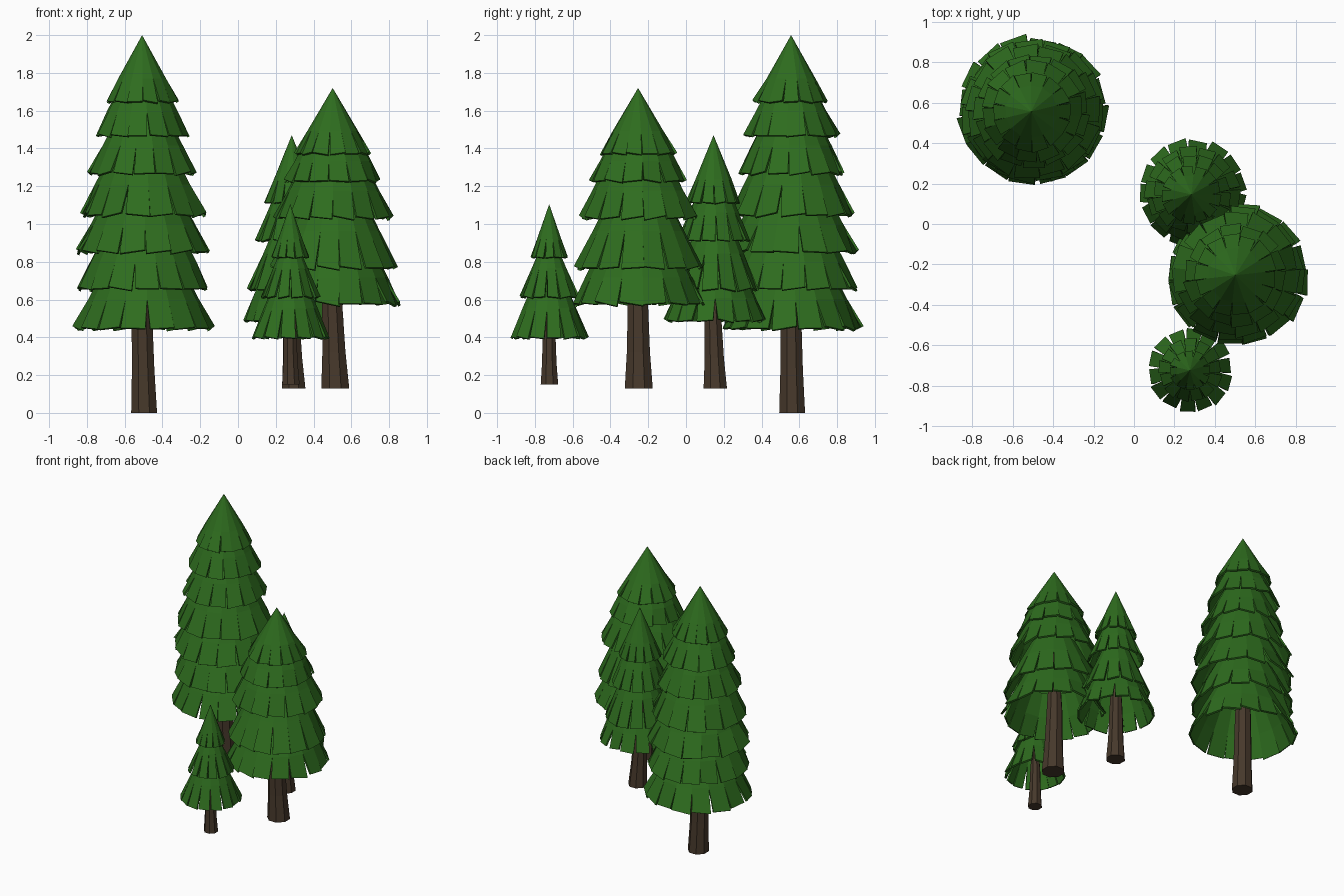
import bpy, bmesh, random
from math import cos, sin, pi
from mathutils import Vector

if "Cube" in bpy.data.objects:
    bpy.data.objects.remove(bpy.data.objects["Cube"])

random.seed(7)


def material(name, color):
    m = bpy.data.materials.new(name)
    m.diffuse_color = color
    m.use_nodes = True
    m.node_tree.nodes["Principled BSDF"].inputs["Base Color"].default_value = m.diffuse_color
    return m


GREEN = material("needles", (0.027, 0.15, 0.013, 1))
BROWN = material("bark", (0.062, 0.04, 0.024, 1))


def finish(bm, name, mat):
    me = bpy.data.meshes.new(name)
    bm.to_mesh(me)
    bm.free()
    me.materials.append(mat)
    ob = bpy.data.objects.new(name, me)
    bpy.context.collection.objects.link(ob)
    return ob


def polar(c, r, a, z):
    return Vector((c.x + r * cos(a), c.y + r * sin(a), z))


def trunk(name, base, top, z0, z1, r0, r1, n=8):
    # flared foot, then a slim shaft running up inside the crown
    bm = bmesh.new()
    rings = []
    for t, r in ((0, r0), (0.2, r0 * 0.4 + r1 * 0.6), (0.5, r1), (1, r1 * 0.5)):
        c = base.lerp(top, min(1, t * 2))
        z = z0 + (z1 - z0) * t
        rings.append([bm.verts.new(polar(c, r, 2 * pi * (i + 0.5) / n, z)) for i in range(n)])
    for lo, hi in zip(rings, rings[1:]):
        for i in range(n):
            j = (i + 1) % n
            bm.faces.new((hi[i], lo[i], lo[j], hi[j]))
    bm.faces.new(rings[0][::-1])
    bm.faces.new(rings[-1])
    finish(bm, name, BROWN)


def tier(name, c, z_top, r_top, z_flap, z_bot, r_bot, n, gap):
    # continuous collar on top, separate hanging flaps below
    bm = bmesh.new()
    r_mid = r_top + (r_bot - r_top) * (z_top - z_flap) / (z_top - z_bot)
    turn = random.uniform(0, 2 * pi)
    step = 2 * pi / n
    mid = [bm.verts.new(polar(c, r_mid, turn + i * step, z_flap)) for i in range(n)]
    if r_top == 0:
        tip = bm.verts.new((c.x, c.y, z_top))
    else:
        up = [bm.verts.new(polar(c, r_top, turn + i * step, z_top)) for i in range(n)]
    for i in range(n):
        j = (i + 1) % n
        if r_top == 0:
            bm.faces.new((tip, mid[i], mid[j]))
        else:
            bm.faces.new((up[i], mid[i], mid[j], up[j]))
        a = turn + (i + 0.5) * step + random.uniform(-0.06, 0.06) * step
        half = step * (0.5 - gap / 2)
        r = r_bot * random.uniform(0.95, 1.01)
        roll = random.uniform(-0.04, 0.04) * r_bot
        lo = [bm.verts.new(polar(c, r + s * roll * 0.5, a + s * half, z_bot + 0.004 + s * roll))
              for s in (-1, 1)]
        bm.faces.new((mid[i], lo[0], lo[1], mid[j]))
    ob = finish(bm, name, GREEN)
    sol = ob.modifiers.new("thickness", 'SOLIDIFY')
    sol.thickness = 0.013
    sol.offset = -1


def tree(name, tip_xy, foot_xy, z0, tip, tiers, r0, r1, n_rim, gap, slope):
    tip_xy, foot_xy = Vector(tip_xy), Vector(foot_xy)
    low = tiers[-1][0]
    trunk(name + "_trunk", foot_xy, tip_xy, z0, low + (tip - low) * 0.45, r0, r1)
    above = None
    for k, (z, r) in enumerate(tiers):
        c = tip_xy.lerp(foot_xy, 0.8 * (tip - z) / (tip - low))
        n = n_rim - 2 + round(2 * k / (len(tiers) - 1))
        if above is None:
            tier(f"{name}_top", c, tip, 0, z + 0.35 * (tip - z), z, r, n, gap)
        else:
            z_top = above + 0.1
            z_flap = z + 0.75 * (above - z)
            r_top = max(0.02, r - slope * (z_top - z))
            tier(f"{name}_tier_{k + 1}", c, z_top, r_top, z_flap, z, r, n, gap)
        above = z


tree("tall_tree", (-0.51, 0.555), (-0.497, 0.562), 0.0, 2.0,
     [(1.645, .2), (1.465, .257), (1.265, .292), (1.045, .34),
      (0.85, .355), (0.655, .36), (0.445, .375)], .074, .058, 16, 0.08, 0.52)
tree("broad_tree", (0.497, -0.255), (0.515, -0.25), 0.13, 1.72,
     [(1.37, .208), (1.225, .258), (1.03, .317), (0.765, .342), (0.575, .355)],
     .08, .057, 16, 0.08, 0.5)
tree("slim_tree", (0.28, 0.142), (0.295, 0.155), 0.13, 1.47,
     [(1.11, .149), (0.91, .198), (0.65, .24), (0.485, .272)],
     .067, .047, 15, 0.18, 0.43)
tree("small_tree", (0.275, -0.725), (0.28, -0.723), 0.15, 1.105,
     [(0.82, .102), (0.61, .16), (0.395, .212)],
     .05, .036, 14, 0.18, 0.43)
